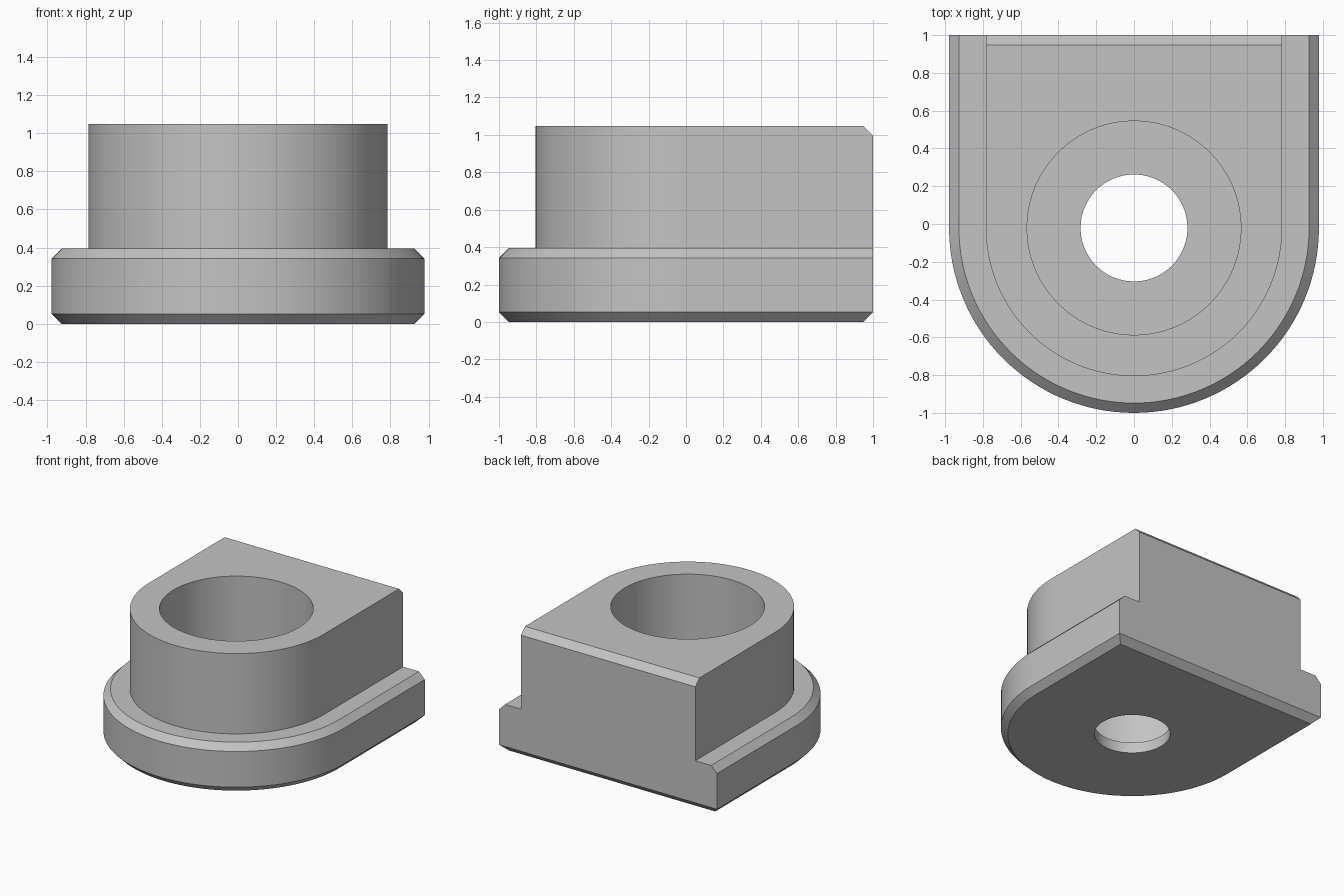
import bpy, bmesh
from math import pi, cos, sin, radians

cube = bpy.data.objects.get("Cube")
if cube:
    bpy.data.objects.remove(cube, do_unlink=True)

CY = -0.021      # shared centre of the rounded front, bore and hole
FRONT = 64       # segments in the front half
SIDE = 16        # segments along each straight side
BACK = 32        # segments along the back edge


def d_outline(r, back, z):
    """Half-round front with straight sides running to a flat back."""
    pts = []
    for i in range(SIDE):
        pts.append((r, CY + (back - CY) * i / SIDE, z))
    for i in range(BACK):
        pts.append((r - 2 * r * i / BACK, back, z))
    for i in range(SIDE):
        pts.append((-r, back - (back - CY) * i / SIDE, z))
    for i in range(FRONT):
        a = pi + pi * i / FRONT
        pts.append((r * cos(a), CY + r * sin(a), z))
    return pts


def circle(r, z):
    n = 2 * SIDE + BACK + FRONT
    return [(r * cos(2 * pi * i / n), CY + r * sin(2 * pi * i / n), z)
            for i in range(n)]


R, STEP, CH = 0.979, 0.784, 0.052
BORE, HOLE = 0.566, 0.283
SHELF, TOP, FLOOR = 0.394, 1.047, 0.088

loops = [
    # chamfered flange
    d_outline(R - CH, 1 - CH, 0),
    d_outline(R, 1, CH),
    d_outline(R, 1, SHELF - CH),
    d_outline(R - CH, 1, SHELF),
    # raised body with a bevelled back edge
    d_outline(STEP, 1, SHELF),
    d_outline(STEP, 1, TOP - CH),
    d_outline(STEP, 1 - CH, TOP),
    # wide bore and small through hole
    circle(BORE, TOP),
    circle(BORE, FLOOR),
    circle(HOLE, FLOOR),
    circle(HOLE, 0),
]

# Bridge each loop to the next, the last closing back on the first
bm = bmesh.new()
rings = [[bm.verts.new(p) for p in loop] for loop in loops]
for k, ring in enumerate(rings):
    nxt = rings[(k + 1) % len(rings)]
    for i in range(len(ring)):
        j = (i + 1) % len(ring)
        face = bm.faces.new((ring[i], ring[j], nxt[j], nxt[i]))
        if face.calc_area() < 1e-7:
            bm.faces.remove(face)
bmesh.ops.recalc_face_normals(bm, faces=bm.faces)

mesh = bpy.data.meshes.new("slot_block")
bm.to_mesh(mesh)
bm.free()
block = bpy.data.objects.new("slot_block", mesh)
bpy.context.collection.objects.link(block)

# Plain grey finish
grey = bpy.data.materials.new("plain_grey")
grey.use_nodes = True
colour = (0.55, 0.55, 0.55, 1)
grey.diffuse_color = colour
grey.node_tree.nodes["Principled BSDF"].inputs["Base Color"].default_value = colour
mesh.materials.append(grey)

bpy.ops.object.select_all(action="DESELECT")
block.select_set(True)
bpy.context.view_layer.objects.active = block
bpy.ops.object.shade_smooth_by_angle(angle=radians(25))
